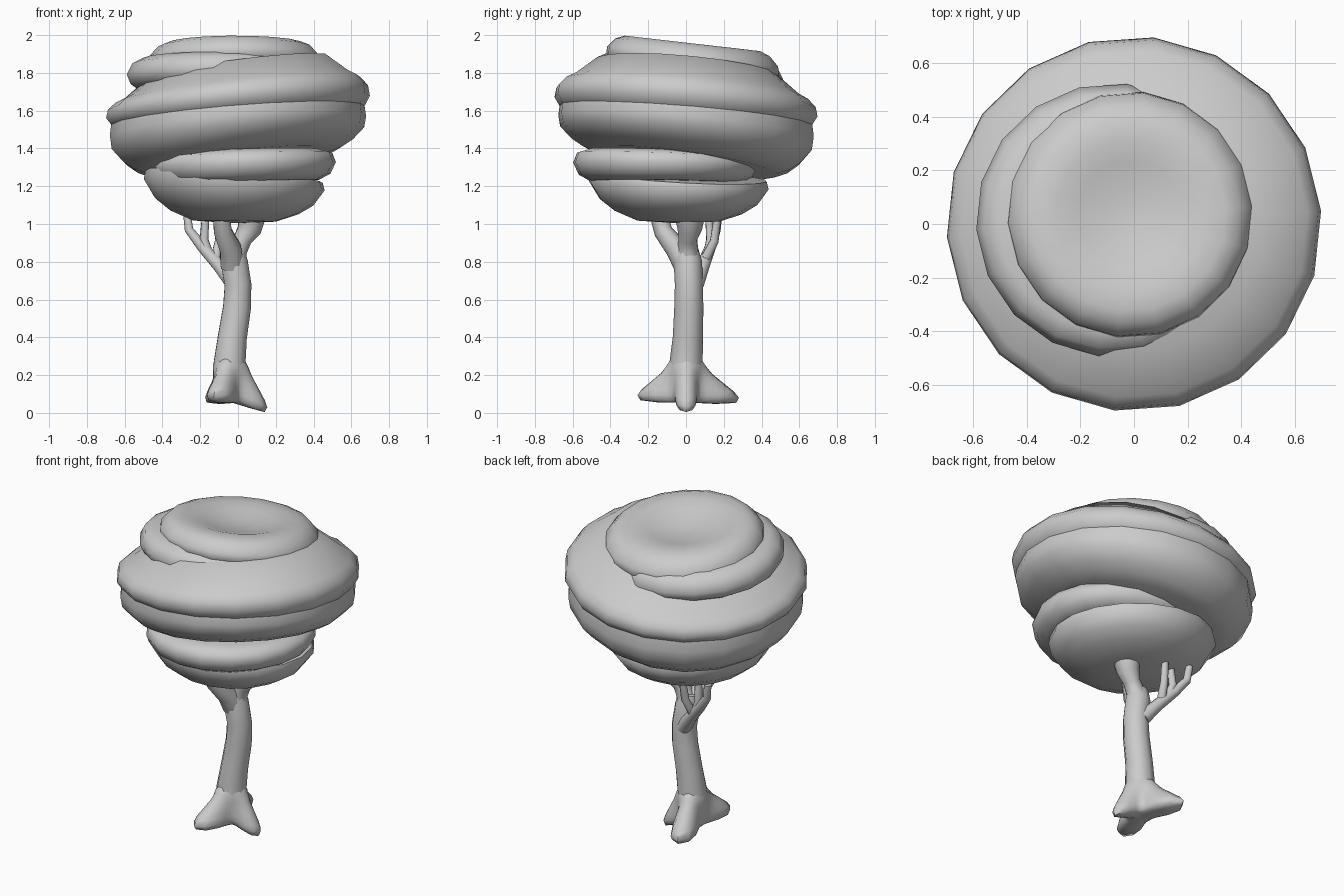
import bpy, math
from mathutils import Vector

if "Cube" in bpy.data.objects:
    bpy.data.objects.remove(bpy.data.objects["Cube"], do_unlink=True)

grey = bpy.data.materials.new("plain_grey")
grey.use_nodes = True
colour = (0.6, 0.6, 0.6, 1)
grey.diffuse_color = colour
grey.node_tree.nodes["Principled BSDF"].inputs["Base Color"].default_value = colour


def loft(name, rings):
    """Skin a stack of equal rings, close both ends, shade smooth."""
    sides = len(rings[0])
    verts = [p for ring in rings for p in ring]
    faces = []
    for k in range(len(rings) - 1):
        for i in range(sides):
            j = (i + 1) % sides
            lo, hi = k * sides, (k + 1) * sides
            faces.append((lo + i, lo + j, hi + j, hi + i))
    faces.append(tuple(reversed(range(sides))))
    faces.append(tuple(range(len(verts) - sides, len(verts))))
    mesh = bpy.data.meshes.new(name)
    mesh.from_pydata(verts, [], faces)
    mesh.materials.append(grey)
    obj = bpy.data.objects.new(name, mesh)
    bpy.context.collection.objects.link(obj)
    bpy.ops.object.select_all(action="DESELECT")
    obj.select_set(True)
    bpy.context.view_layer.objects.active = obj
    bpy.ops.object.shade_smooth_by_angle(angle=math.radians(60))


def foliage(name, centre, profile, tilt_low, tilt_high, sides=18):
    """Leaning disc: profile of (radius, height), bottom to top."""
    rings = []
    for k, (r, z) in enumerate(profile):
        t = k / (len(profile) - 1)
        a, b = Vector(tilt_low).lerp(Vector(tilt_high), t)
        ring = []
        for i in range(sides):
            angle = math.tau * (i + 0.2) / sides
            x = centre[0] + r * math.cos(angle)
            y = centre[1] + r * math.sin(angle)
            ring.append((x, y, z + a * x + b * y))
        rings.append(ring)
    loft(name, rings)


def limb(name, path, radii, sides=10):
    """Tapering round tube along a path."""
    pts = [Vector(p) for p in path]
    rings = []
    for k, p in enumerate(pts):
        along = (pts[min(k + 1, len(pts) - 1)] - pts[max(k - 1, 0)]).normalized()
        u = along.cross(Vector((0.3, 1, 0.1))).normalized()
        v = along.cross(u)
        turns = [math.tau * i / sides for i in range(sides)]
        rings.append([p + radii[k] * (u * math.cos(t) + v * math.sin(t)) for t in turns])
    loft(name, rings)


# Canopy, from the bottom layer to the dished crown
foliage("canopy_base", (-0.02, -0.04),
        [(0.02, 1.005), (0.22, 1.015), (0.34, 1.06), (0.42, 1.115), (0.48, 1.205), (0.47, 1.25), (0.3, 1.27)],
        (0, 0), (-0.09, -0.07))
foliage("canopy_lower_disc", (0.03, -0.11),
        [(0.02, 1.22), (0.4, 1.22), (0.46, 1.25), (0.49, 1.31), (0.47, 1.36), (0.4, 1.38), (0.02, 1.38)],
        (0.03, -0.01), (0.03, -0.04))
foliage("canopy_skirt", (0, 0),
        [(0.02, 1.32), (0.48, 1.325), (0.55, 1.35), (0.61, 1.39), (0.67, 1.455), (0.68, 1.52), (0.672, 1.58)],
        (0.14, -0.15), (0.07, -0.08))
foliage("canopy_brim", (0, 0),
        [(0.6, 1.52), (0.672, 1.575), (0.7, 1.62), (0.69, 1.67), (0.65, 1.71), (0.6, 1.735), (0.48, 1.83), (0.02, 1.83)],
        (0.07, -0.08), (0.14, -0.09))
foliage("canopy_upper_disc", (-0.08, 0.015),
        [(0.02, 1.71), (0.44, 1.71), (0.49, 1.74), (0.51, 1.79), (0.48, 1.85), (0.42, 1.88), (0.02, 1.88)],
        (0, -0.08), (0, -0.08))
foliage("canopy_crown", (-0.015, 0.035),
        [(0.02, 1.8), (0.42, 1.8), (0.46, 1.85), (0.455, 1.89), (0.41, 1.94), (0.36, 1.96),
         (0.28, 1.96), (0.2, 1.94), (0.1, 1.915), (0.01, 1.91)],
        (0, -0.12), (0, -0.11))

# Trunk and its fork
limb("trunk", [(-0.045, 0, 0.18), (-0.045, 0, 0.26), (-0.03, 0.01, 0.4), (-0.005, 0.015, 0.56),
               (0, 0.015, 0.68), (-0.02, 0.01, 0.8), (-0.03, 0, 0.88)],
     [0.09, 0.088, 0.08, 0.077, 0.074, 0.075, 0.06])
limb("front_branch", [(-0.03, 0, 0.78), (-0.04, -0.05, 0.87), (-0.08, -0.12, 0.96), (-0.09, -0.15, 1.06)],
     [0.065, 0.06, 0.05, 0.045])
limb("right_branch", [(-0.02, 0.01, 0.78), (-0.005, 0.01, 0.86), (0.025, 0.01, 0.92), (0.06, 0.02, 0.97), (0.07, 0.02, 1.04)],
     [0.065, 0.055, 0.05, 0.065, 0.08])
limb("back_branch", [(-0.02, 0.05, 0.68), (-0.1, 0.09, 0.78), (-0.19, 0.13, 0.88), (-0.26, 0.16, 0.97), (-0.27, 0.17, 1.06)],
     [0.045, 0.036, 0.03, 0.024, 0.022])
for name, start, bend, tip in [
        ("inner_twig", (-0.12, 0.1, 0.81), (-0.1, 0.15, 0.91), (-0.09, 0.17, 1.06)),
        ("outer_twig", (-0.16, 0.12, 0.85), (-0.18, 0.13, 0.92), (-0.17, 0.12, 1.06))]:
    limb(name, [start, bend, tip], [0.028, 0.024, 0.02], 8)


# Flared foot with three webbed roots; the left root dips lowest
def root_ring(z, core, spread, sides=30):
    ring = []
    for i in range(sides):
        angle = math.tau * i / sides
        r, low = core, z
        for heading, reach, sink in [(0, 0.115, 0.065), (108, 0.21, 0.015), (-108, 0.185, 0)]:
            lobe = max(0, math.cos(angle - math.radians(heading))) ** 9 * spread
            r += reach * lobe
            low -= sink * lobe
        ring.append((r * math.cos(angle) - 0.045, r * math.sin(angle), low))
    return ring


loft("roots", [root_ring(*level) for level in [
    (0.055, 0.01, 0), (0.055, 0.06, 0.5), (0.067, 0.075, 0.97), (0.095, 0.085, 1), (0.125, 0.087, 0.86),
    (0.17, 0.088, 0.55), (0.21, 0.088, 0.28), (0.25, 0.088, 0.1), (0.3, 0.07, 0)]])
